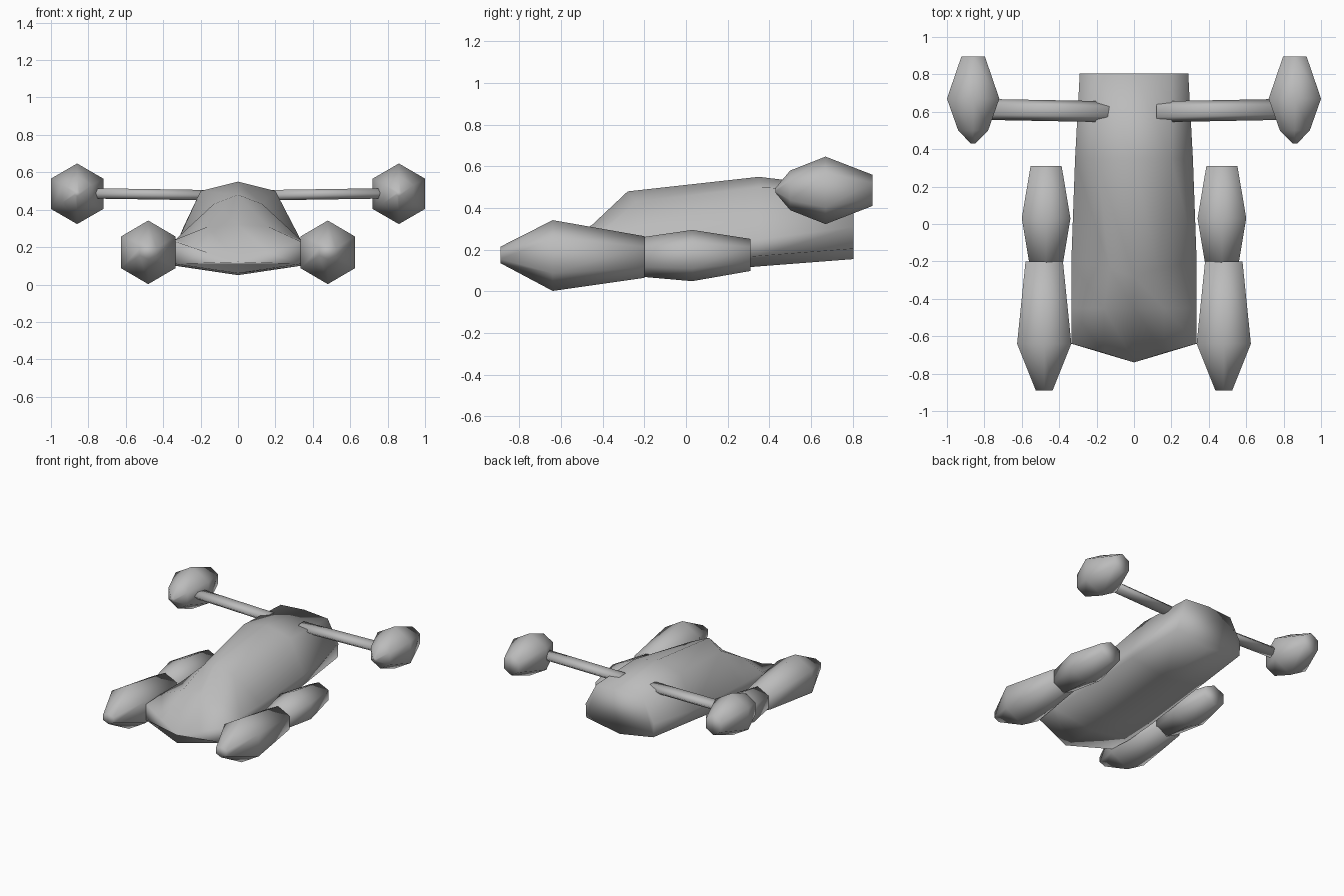
import bpy
import bmesh
from math import cos, sin, radians
from mathutils import Vector

if "Cube" in bpy.data.objects:
    bpy.data.objects.remove(bpy.data.objects["Cube"])

grey = bpy.data.materials.new("hull_grey")
grey.use_nodes = True
grey.diffuse_color = (0.5, 0.5, 0.5, 1)
grey.node_tree.nodes["Principled BSDF"].inputs["Base Color"].default_value = (0.5, 0.5, 0.5, 1)


def loft(name, rings):
    """Skin closed rings of points, cap both ends and shade smooth."""
    bm = bmesh.new()
    loops = [[bm.verts.new(p) for p in ring] for ring in rings]
    n = len(loops[0])
    for a, b in zip(loops, loops[1:]):
        for i in range(n):
            j = (i + 1) % n
            bm.faces.new((a[i], a[j], b[j], b[i]))
    bm.faces.new(loops[0])
    bm.faces.new(loops[-1])
    bmesh.ops.recalc_face_normals(bm, faces=bm.faces)
    for f in bm.faces:
        f.smooth = True
    mesh = bpy.data.meshes.new(name)
    bm.to_mesh(mesh)
    bm.free()
    mesh.materials.append(grey)
    obj = bpy.data.objects.new(name, mesh)
    bpy.context.collection.objects.link(obj)
    return obj


def pod(name, x, stations):
    """Six-sided pod along y; stations are (y, centre z, half width, half height)."""
    rings = []
    for y, z, w, h in stations:
        angles = [radians(60 * i + 90) for i in range(6)]
        rings.append([(x + w * cos(a) / cos(radians(30)), y, z + h * sin(a)) for a in angles])
    return loft(name, rings)


def hull_ring(y, sweep, keel, low, high, shoulder, ridge):
    """Mirrored hull section; sweep moves its outer points back."""
    half = [(low[0], y + sweep, low[1]), (high[0], y + sweep, high[1]),
            (shoulder[0], y + sweep * 0.5, shoulder[1])]
    other = [(-px, py, pz) for px, py, pz in reversed(half)]
    return [(0, y, keel)] + half + [(0, y, ridge)] + other


# Main hull: pointed nose, raised canopy, blunt tail
loft("hull", [
    hull_ring(-0.74, 0.10, 0.06, (0.335, 0.11), (0.335, 0.23), (0.16, 0.17), 0.12),
    hull_ring(-0.45, 0.00, 0.05, (0.335, 0.10), (0.335, 0.24), (0.16, 0.31), 0.32),
    hull_ring(-0.28, 0.08, 0.065, (0.335, 0.12), (0.335, 0.24), (0.13, 0.43), 0.48),
    hull_ring(0.35, 0.00, 0.12, (0.31, 0.17), (0.315, 0.25), (0.20, 0.50), 0.55),
    hull_ring(0.805, 0.00, 0.155, (0.285, 0.205), (0.29, 0.31), (0.20, 0.48), 0.495),
])

for side, s in (("left", 1), ("right", -1)):
    # Front pods with a narrower pod trailing behind
    pod(side + "_front_pod", s * 0.48, [
        (-0.89, 0.175, 0.045, 0.04), (-0.64, 0.172, 0.145, 0.17),
        (-0.20, 0.165, 0.10, 0.10)])
    pod(side + "_trailing_pod", s * 0.47, [
        (-0.21, 0.165, 0.09, 0.095), (0.03, 0.172, 0.13, 0.123),
        (0.31, 0.175, 0.083, 0.077)])
    # Raised rear pods
    pod(side + "_rear_pod", s * 0.86, [
        (0.43, 0.485, 0.012, 0.012), (0.50, 0.485, 0.08, 0.095),
        (0.67, 0.485, 0.14, 0.162), (0.895, 0.485, 0.063, 0.075)])
    # Struts carrying the rear pods
    rings = []
    for x, y, z in ((0.12, 0.60, 0.477), (0.76, 0.612, 0.487)):
        angles = [radians(60 * i) for i in range(6)]
        rings.append([(s * x, y + 0.056 * cos(a), z + 0.032 * sin(a)) for a in angles])
    loft(side + "_strut", rings)
